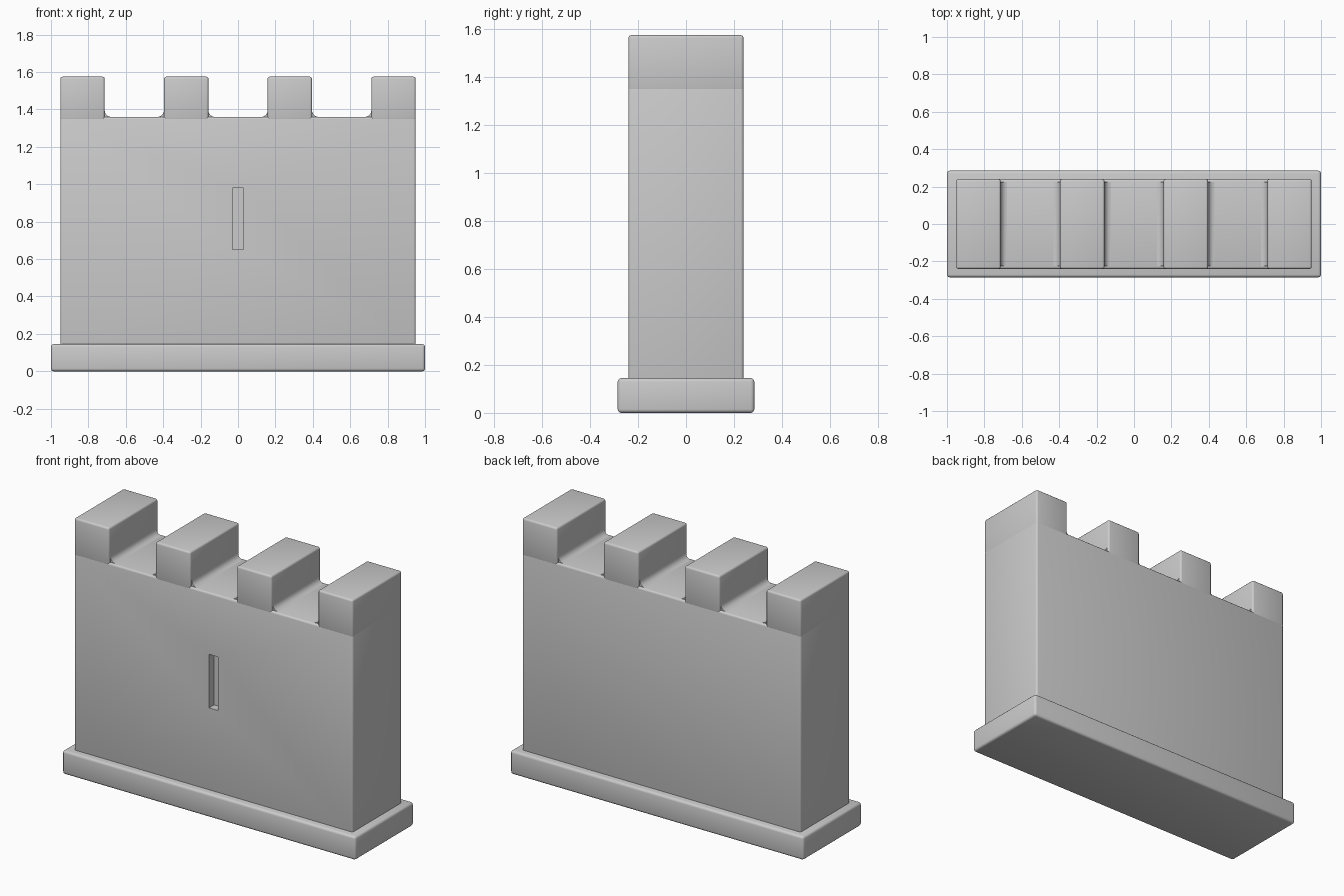
import bpy
import bmesh
from math import sin, cos, pi, radians

if "Cube" in bpy.data.objects:
    bpy.data.objects.remove(bpy.data.objects["Cube"])

BASE_TOP, WALL_TOP, TOP = 0.145, 1.36, 1.575


def finish(obj):
    bpy.ops.object.select_all(action='DESELECT')
    obj.select_set(True)
    bpy.context.view_layer.objects.active = obj
    bpy.ops.object.shade_smooth_by_angle(angle=radians(35))


def block(name, x0, x1, y0, y1, z0, z1, bevel=0.012):
    bpy.ops.mesh.primitive_cube_add(size=1)
    obj = bpy.context.object
    obj.name = name
    for v in obj.data.vertices:
        v.co = (x0 if v.co.x < 0 else x1,
                y0 if v.co.y < 0 else y1,
                z0 if v.co.z < 0 else z1)
    if bevel:
        mod = obj.modifiers.new("soft_edges", 'BEVEL')
        mod.width, mod.segments = bevel, 3
        bpy.ops.object.modifier_apply(modifier=mod.name)
    return obj


def fillet(name, x, side, r=0.035, depth=0.225, n=6):
    """Concave mortar strip where a merlon meets the wall walk."""
    pts = [(x - side * 0.01, WALL_TOP - 0.01), (x + side * r, WALL_TOP - 0.01)]
    for i in range(n + 1):
        a = pi / 2 * i / n
        pts.append((x + side * r * (1 - sin(a)), WALL_TOP + r * (1 - cos(a))))
    pts.append((x - side * 0.01, WALL_TOP + r))
    bm = bmesh.new()
    face = bm.faces.new([bm.verts.new((px, -depth, pz)) for px, pz in pts])
    ext = bmesh.ops.extrude_face_region(bm, geom=[face])
    moved = [e for e in ext["geom"] if isinstance(e, bmesh.types.BMVert)]
    bmesh.ops.translate(bm, verts=moved, vec=(0, 2 * depth, 0))
    bmesh.ops.recalc_face_normals(bm, faces=bm.faces)
    mesh = bpy.data.meshes.new(name)
    bm.to_mesh(mesh)
    bm.free()
    obj = bpy.data.objects.new(name, mesh)
    bpy.context.collection.objects.link(obj)
    finish(obj)


# Plinth
finish(block("base_plinth", -1.0, 1.0, -0.285, 0.285, 0, BASE_TOP, 0.015))

# Wall with the arrow slit recessed into its front
wall = block("wall", -0.95, 0.95, -0.24, 0.24, BASE_TOP - 0.03, WALL_TOP)
cutter = block("slit_cutter", -0.03, 0.03, -0.34, -0.19, 0.65, 0.98, 0)
cutter.hide_render = True
bpy.context.view_layer.objects.active = wall
cut = wall.modifiers.new("arrow_slit", 'BOOLEAN')
cut.operation, cut.solver, cut.object = 'DIFFERENCE', 'EXACT', cutter
bpy.ops.object.modifier_apply(modifier=cut.name)
bpy.data.objects.remove(cutter)
finish(wall)

# Merlons, mirrored left and right
for side, label in ((-1, "left"), (1, "right")):
    for inner, outer, place in ((0.158, 0.396, "inner"), (0.713, 0.95, "outer")):
        x0, x1 = sorted((side * inner, side * outer))
        name = f"merlon_{label}_{place}"
        finish(block(name, x0, x1, -0.24, 0.24, WALL_TOP - 0.02, TOP))
        fillet(name + "_inner_fillet", side * inner, -side)
        if place == "inner":
            fillet(name + "_outer_fillet", side * outer, side)
